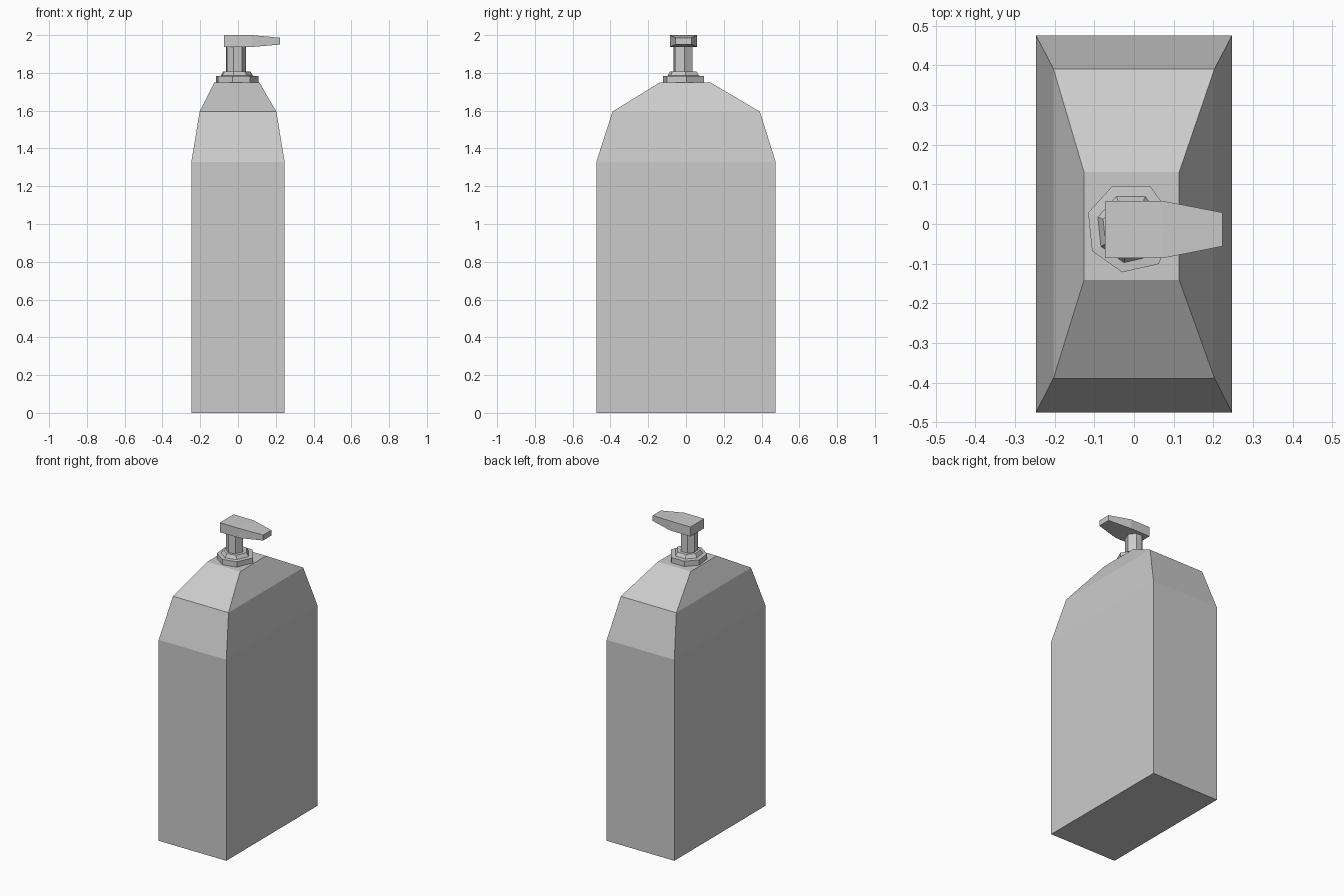
import bpy, bmesh
from math import cos, sin, radians

if "Cube" in bpy.data.objects:
    bpy.data.objects.remove(bpy.data.objects["Cube"])


def loft(name, rings):
    """Skin a closed, capped, flat-shaded solid through matching rings of points."""
    bm = bmesh.new()
    loops = [[bm.verts.new(p) for p in ring] for ring in rings]
    n = len(loops[0])
    for a, b in zip(loops, loops[1:]):
        for i in range(n):
            j = (i + 1) % n
            bm.faces.new((a[i], a[j], b[j], b[i]))
    bm.faces.new(loops[0][::-1])
    bm.faces.new(loops[-1])
    bmesh.ops.recalc_face_normals(bm, faces=bm.faces)
    mesh = bpy.data.meshes.new(name)
    bm.to_mesh(mesh)
    bm.free()
    obj = bpy.data.objects.new(name, mesh)
    bpy.context.collection.objects.link(obj)
    return obj


def rect_xy(x0, x1, y0, y1, z):
    return [(x0, y0, z), (x1, y0, z), (x1, y1, z), (x0, y1, z)]


def rect_yz(x, y0, y1, z0, z1):
    return [(x, y0, z0), (x, y1, z0), (x, y1, z1), (x, y0, z1)]


# Slightly uneven seven-sided section shared by the collar and the pump stem
ANGLES = [6, 65.5, 114.5, 161, 211, 258.6, 307]


def heptagon(cx, cy, r, z):
    return [(cx + r * cos(radians(a)), cy + r * sin(radians(a)), z) for a in ANGLES]


# Bottle with tapered shoulders
loft("bottle_body", [
    rect_xy(-0.247, 0.247, -0.475, 0.475, 0),
    rect_xy(-0.247, 0.247, -0.475, 0.475, 1.328),
    rect_xy(-0.203, 0.203, -0.389, 0.391, 1.595),
    rect_xy(-0.126, 0.114, -0.141, 0.131, 1.748),
])

# Screw collar: flange with a short sloped top
loft("collar", [
    heptagon(-0.007, -0.009, 0.115, 1.745),
    heptagon(-0.007, -0.009, 0.115, 1.783),
    heptagon(-0.008, -0.011, 0.088, 1.785),
    heptagon(-0.008, -0.012, 0.074, 1.808),
])

# Pump stem
loft("pump_stem", [
    heptagon(-0.012, -0.014, 0.054, 1.80),
    heptagon(-0.012, -0.014, 0.054, 1.945),
])

# Pump head with the spout narrowing towards +x
loft("pump_head", [
    rect_yz(-0.073, -0.086, 0.058, 1.937, 2.0),
    rect_yz(0.073, -0.086, 0.058, 1.937, 2.0),
    rect_yz(0.223, -0.056, 0.029, 1.950, 1.986),
])
